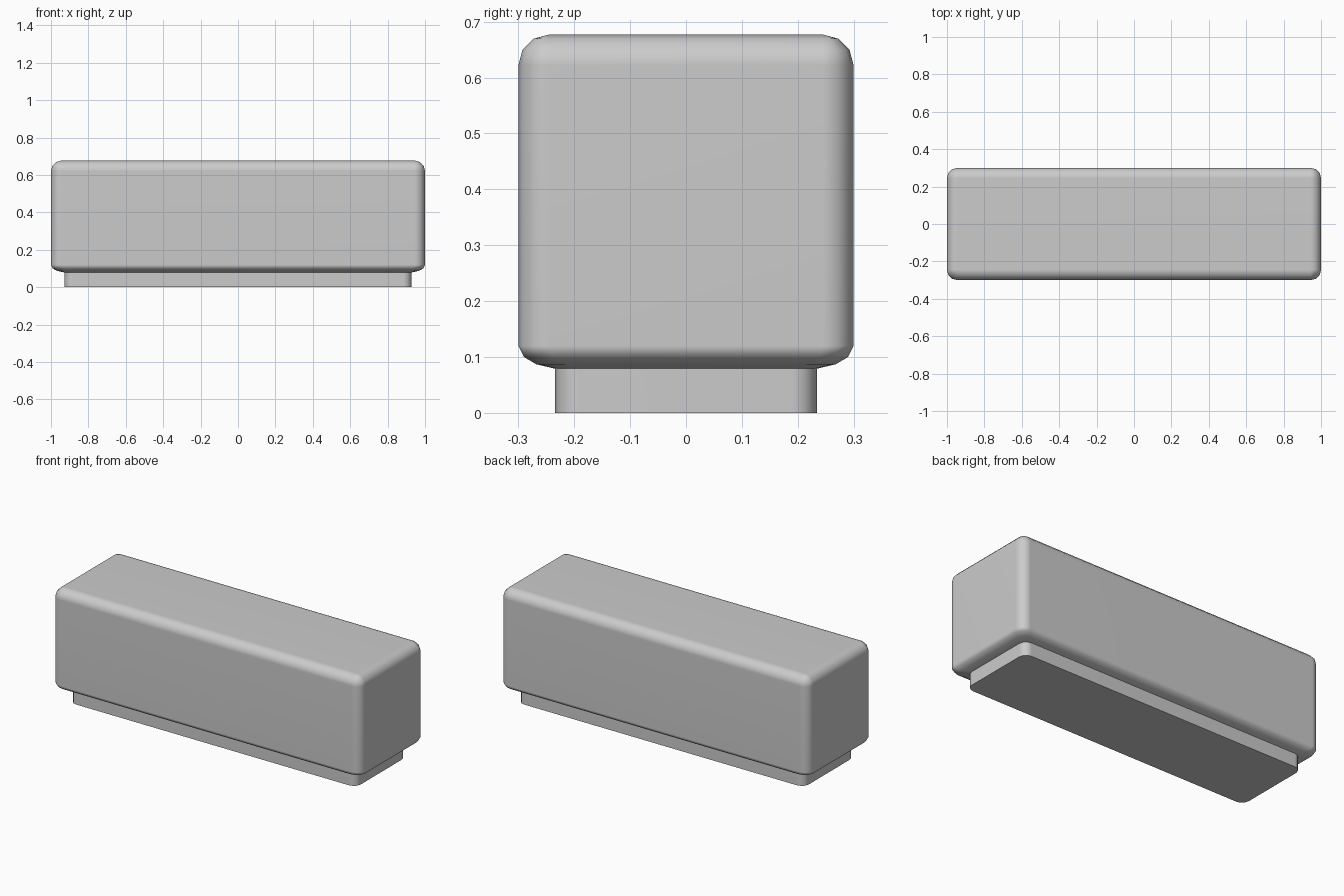
import bpy, bmesh, math

if "Cube" in bpy.data.objects:
    bpy.data.objects.remove(bpy.data.objects["Cube"])

STEPS = 3  # segments per rounded corner


def ring_points(hx, hy, r, z):
    """Rounded rectangle outline at height z."""
    pts = []
    for i, (sx, sy) in enumerate([(1, 1), (-1, 1), (-1, -1), (1, -1)]):
        for k in range(STEPS + 1):
            a = math.pi / 2 * (i + k / STEPS)
            pts.append((sx * (hx - r) + r * math.cos(a),
                        sy * (hy - r) + r * math.sin(a), z))
    return pts


def loft(name, rings, cap_bottom, cap_top):
    bm = bmesh.new()
    loops = [[bm.verts.new(p) for p in ring_points(*ring)] for ring in rings]
    n = len(loops[0])
    for lo, hi in zip(loops, loops[1:]):
        for i in range(n):
            j = (i + 1) % n
            bm.faces.new((lo[i], lo[j], hi[j], hi[i]))
    if cap_bottom:
        bm.faces.new(loops[0][::-1])
    if cap_top:
        bm.faces.new(loops[-1])
    bmesh.ops.remove_doubles(bm, verts=bm.verts[:], dist=1e-5)
    mesh = bpy.data.meshes.new(name)
    bm.to_mesh(mesh)
    bm.free()
    ob = bpy.data.objects.new(name, mesh)
    bpy.context.collection.objects.link(ob)
    bpy.ops.object.select_all(action='DESELECT')
    ob.select_set(True)
    bpy.context.view_layer.objects.active = ob
    bpy.ops.object.shade_smooth_by_angle(angle=math.radians(40))
    mod = ob.modifiers.new("Weighted Normals", 'WEIGHTED_NORMAL')
    mod.keep_sharp = True
    return ob


# Padded body: flattened roll underneath, quarter-round edge on top
R = 0.055
body = [(0.928, 0.234, 0.045, 0.079),
        (0.966, 0.268, 0.050, 0.087),
        (0.990, 0.290, 0.053, 0.100),
        (1.000, 0.300, R, 0.120)]
for k in range(STEPS + 1):
    a = math.pi / 2 * k / STEPS
    inset = R * (1 - math.cos(a))
    body.append((1 - inset, 0.3 - inset, R - inset, 0.622 + R * math.sin(a)))
loft("body", body, False, True)

# Recessed plinth, its top edge meeting the underside of the body
loft("plinth", [(0.928, 0.234, 0.045, 0.0),
                (0.928, 0.234, 0.045, 0.079)], True, False)
